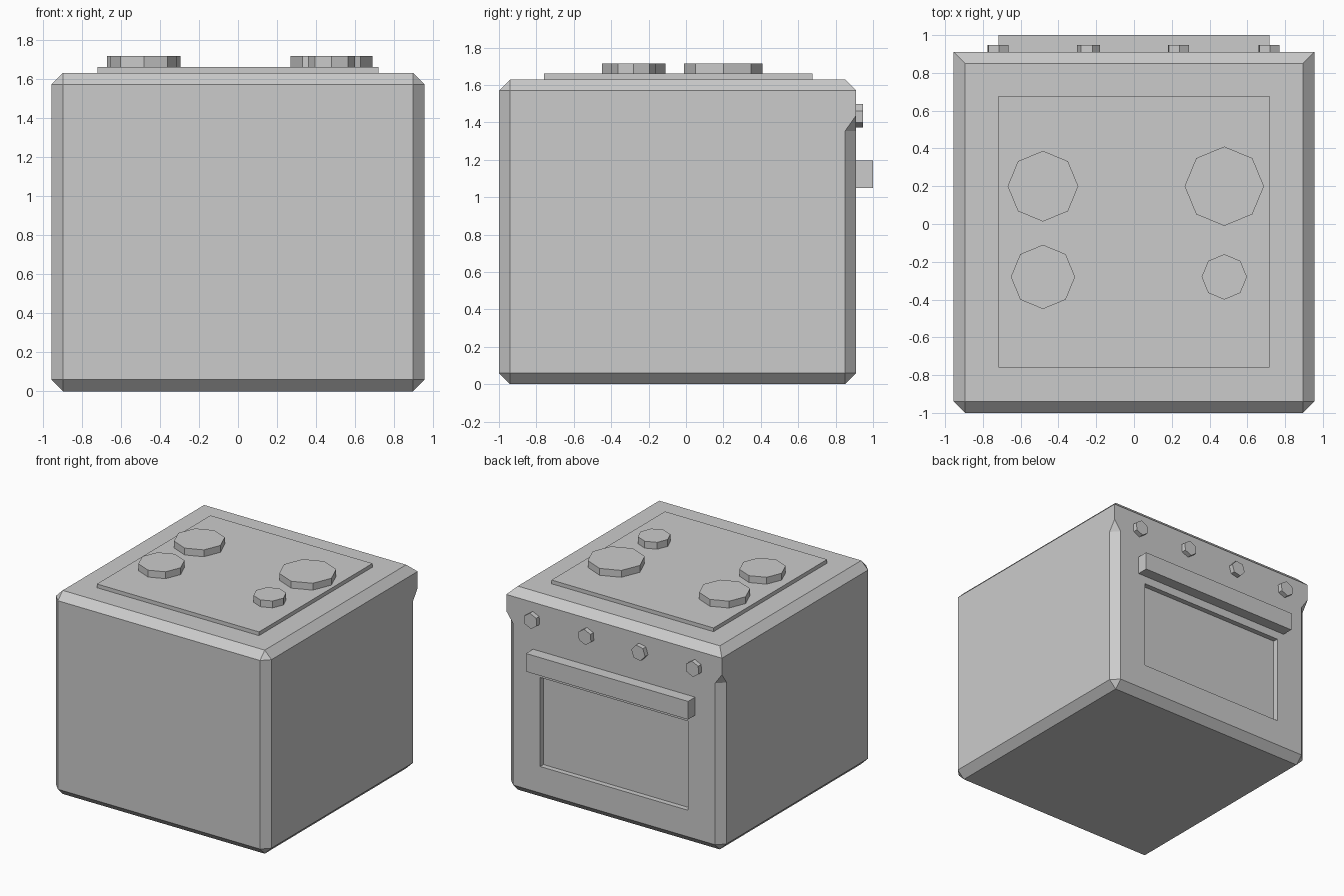
import bpy, bmesh, math
from mathutils import Matrix, Vector

if "Cube" in bpy.data.objects:
    bpy.data.objects.remove(bpy.data.objects["Cube"], do_unlink=True)

GREY = (0.6, 0.6, 0.6, 1)
grey = bpy.data.materials.new("plain grey")
grey.use_nodes = True
grey.diffuse_color = GREY
grey.node_tree.nodes["Principled BSDF"].inputs["Base Color"].default_value = GREY

BACK = 0.91        # plane carrying the door and controls
TOP = 1.63
CHAMFER = 0.06


def finish(name, bm):
    bmesh.ops.recalc_face_normals(bm, faces=bm.faces)
    mesh = bpy.data.meshes.new(name)
    bm.to_mesh(mesh)
    bm.free()
    mesh.materials.append(grey)
    obj = bpy.data.objects.new(name, mesh)
    bpy.context.collection.objects.link(obj)
    return obj


def box_mesh(low, high):
    low, high = Vector(low), Vector(high)
    bm = bmesh.new()
    place = Matrix.Translation((low + high) / 2) @ Matrix.Diagonal((*(high - low), 1))
    bmesh.ops.create_cube(bm, size=1, matrix=place)
    return bm


def disc(name, sides, radius, depth, place):
    bm = bmesh.new()
    bmesh.ops.create_cone(bm, cap_ends=True, segments=sides, radius1=radius,
                          radius2=radius, depth=depth, matrix=place)
    return finish(name, bm)


# Body: chamfered box whose door-side upright chamfers stop below the control panel
bm = box_mesh((-0.955, -1, 0), (0.955, BACK, TOP))
bmesh.ops.bisect_plane(bm, geom=bm.verts[:] + bm.edges[:] + bm.faces[:],
                       plane_co=(0, 0, 1.353), plane_no=(0, 0, 1))


def chamfered(edge):
    a, b = (v.co for v in edge.verts)
    middle = (a + b) / 2
    if abs(a.z - b.z) < 0.01:
        return middle.z < 0.01 or middle.z > TOP - 0.01
    return middle.y < 0 or middle.z < 1.353


bmesh.ops.bevel(bm, geom=[e for e in bm.edges if chamfered(e)], offset=CHAMFER,
                offset_type='OFFSET', segments=1, affect='EDGES', clamp_overlap=False)
bmesh.ops.dissolve_limit(bm, angle_limit=0.01, verts=bm.verts[:], edges=bm.edges[:])
body = finish("oven_body", bm)

# Door window: shallow rectangular recess
cutter = finish("window_cutter", box_mesh((-0.655, BACK - 0.042, 0.272), (0.655, 1.2, 0.985)))
cutter.hide_render = True
cutter.hide_viewport = True
cutter.display_type = 'WIRE'
recess = body.modifiers.new("window_recess", 'BOOLEAN')
recess.operation = 'DIFFERENCE'
recess.solver = 'EXACT'
recess.object = cutter
bpy.context.view_layer.objects.active = body
bpy.ops.object.modifier_apply(modifier=recess.name)
bpy.data.objects.remove(cutter, do_unlink=True)

# Cooktop plate and door handle
finish("cooktop_plate", box_mesh((-0.718, -0.76, TOP - 0.01), (0.718, 0.677, 1.66)))
finish("door_handle", box_mesh((-0.718, BACK - 0.01, 1.05), (0.718, 1, 1.195)))

# Burners: four octagons of different sizes
for x, y, radius in ((0.478, 0.2, 0.21), (-0.482, 0.2, 0.187),
                     (-0.482, -0.28, 0.17), (0.478, -0.28, 0.12)):
    disc("burner", 8, radius, 0.065, Matrix.Translation((x, y, 1.6825)))

# Control knobs: six-sided, each turned a little differently
for x, turn in ((-0.72, 5), (-0.24, 18), (0.235, 5), (0.715, 5)):
    place = (Matrix.Translation((x, BACK + 0.015, 1.435))
             @ Matrix.Rotation(math.radians(turn), 4, 'Y')
             @ Matrix.Rotation(math.radians(90), 4, 'X'))
    disc("control_knob", 6, 0.062, 0.045, place)
